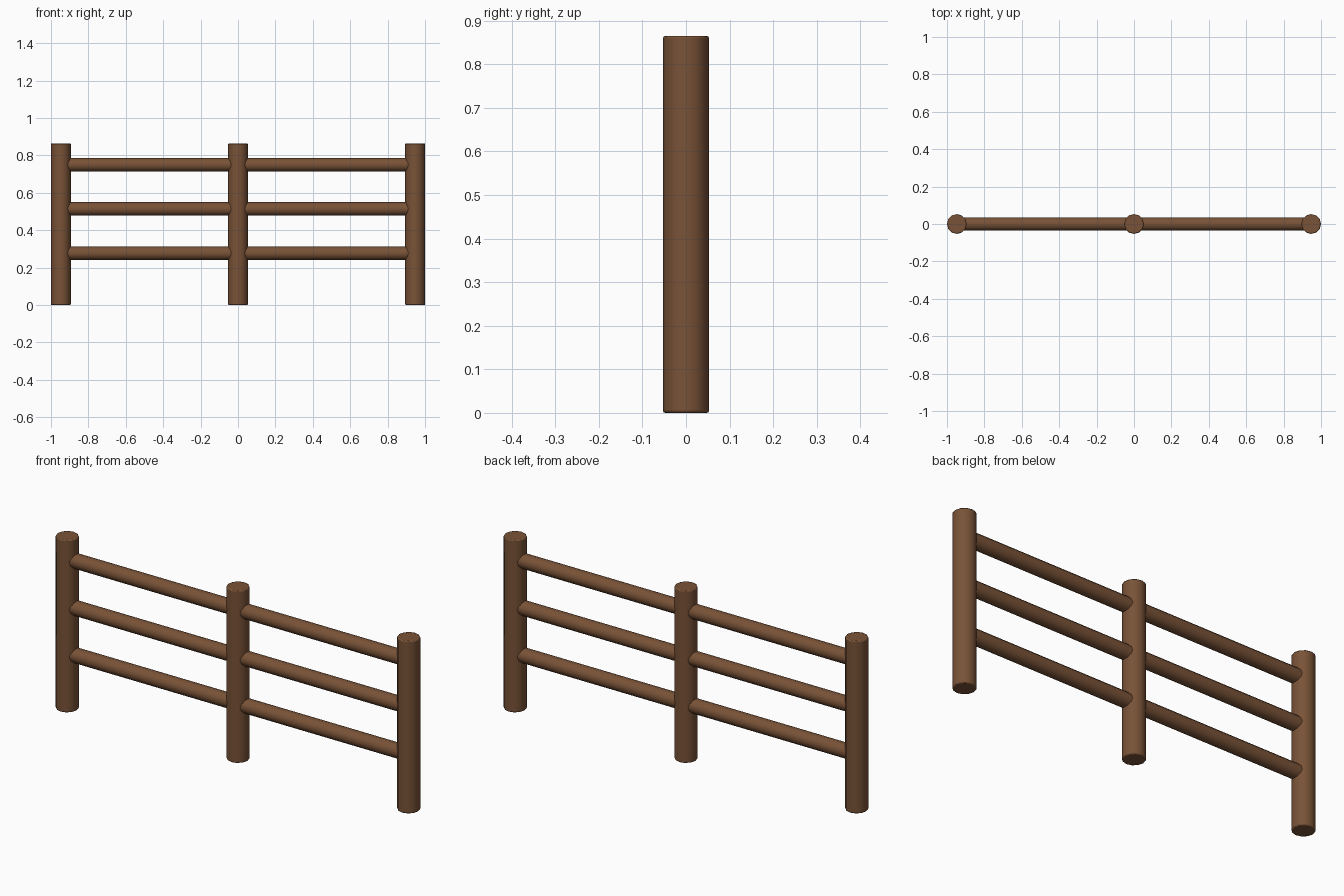
import bpy
import math

cube = bpy.data.objects.get("Cube")
if cube:
    bpy.data.objects.remove(cube, do_unlink=True)

# Brown wood used throughout
wood = bpy.data.materials.new("brown_wood")
wood.use_nodes = True
color = (0.19, 0.085, 0.038, 1)
wood.diffuse_color = color
wood.node_tree.nodes["Principled BSDF"].inputs["Base Color"].default_value = color


def log(name, radius, length, location, rotation=(0, 0, 0), bevel=0):
    bpy.ops.mesh.primitive_cylinder_add(
        vertices=12, radius=radius, depth=length, location=location, rotation=rotation)
    obj = bpy.context.object
    obj.name = name
    obj.data.materials.append(wood)
    bpy.ops.object.shade_smooth_by_angle(angle=math.radians(35))
    if bevel:
        mod = obj.modifiers.new("worn_edge", "BEVEL")
        mod.width = bevel
        mod.segments = 2
        mod.limit_method = "ANGLE"
        mod.angle_limit = math.radians(60)
    return obj


post_radius, post_height, spacing = 0.053, 0.865, 0.947

# Upright posts
for side, label in ((-1, "right"), (0, "middle"), (1, "left")):
    log(label + "_post", post_radius, post_height,
        (side * spacing, 0, post_height / 2), bevel=0.005)

# Horizontal rails, three in each bay, ending inside the posts
for side, label in ((-1, "right"), (1, "left")):
    for z, level in ((0.277, "lower"), (0.514, "middle"), (0.75, "upper")):
        log(f"{label}_{level}_rail", 0.036, spacing - 0.03,
            (side * spacing / 2, 0, z), (0, math.pi / 2, 0))
